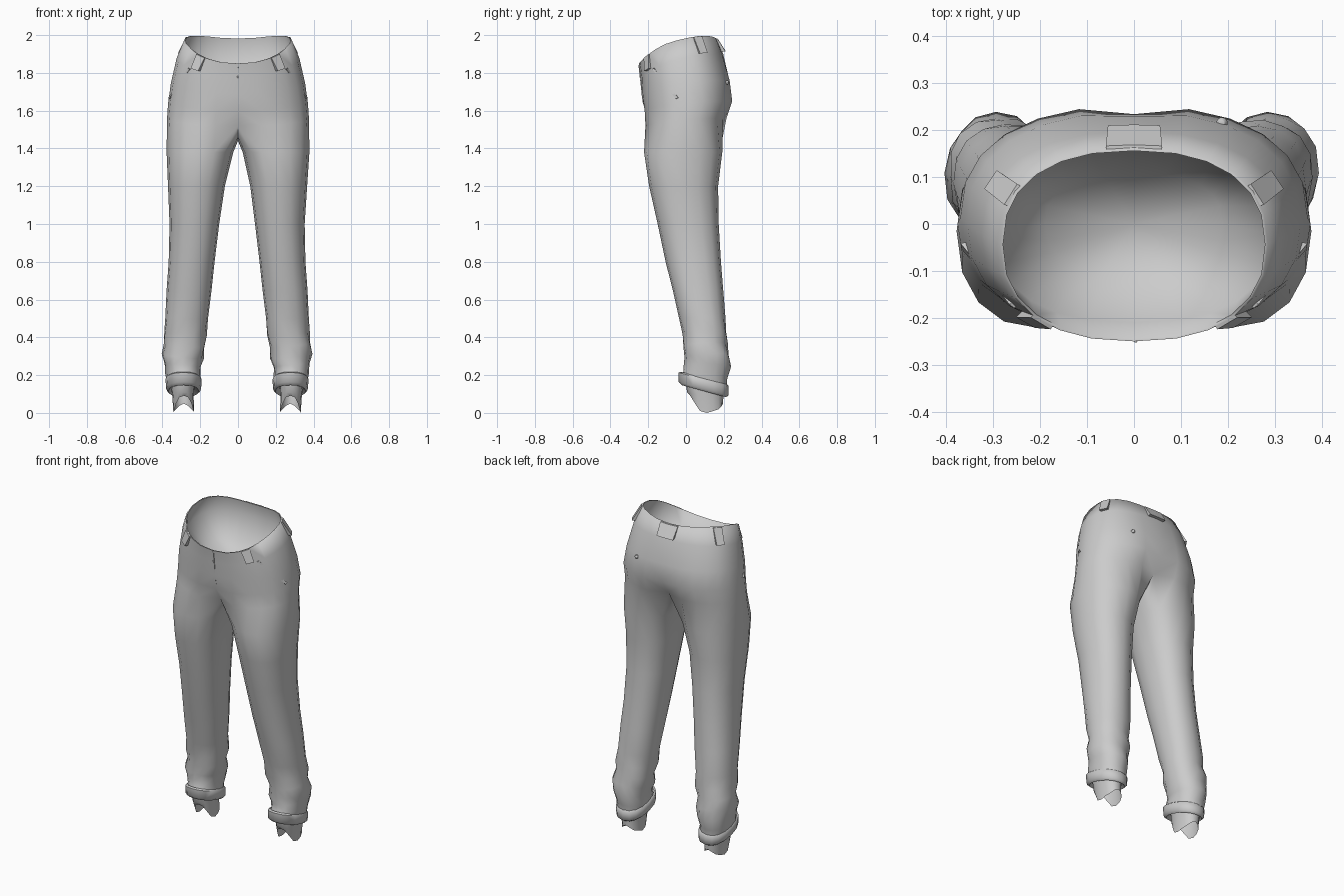
import bpy, bmesh, math
from mathutils import Vector

if "Cube" in bpy.data.objects:
    bpy.data.objects.remove(bpy.data.objects["Cube"])

# torso levels: front z, back z, half width, front y, back y, front dent, back dent
TORSO = [(1.85, 2.00, .285, -.25, .162, 0, 0),
         (1.775, 1.90, .325, -.240, .197, 0, 0),
         (1.69, 1.76, .355, -.236, .238, 0, .008),
         (1.60, 1.65, .370, -.226, .252, .008, .018),
         (1.52, 1.56, .376, -.222, .222, .05, .05)]
# leg levels: z, inner x, outer x, front y, back y, fold strength
LEG = [(1.38, .025, .378, -.222, .192, 0), (1.2, .065, .366, -.195, .170, 0),
       (1.0, .090, .353, -.150, .173, 0), (.80, .114, .357, -.108, .185, 0),
       (.65, .130, .368, -.070, .197, 0), (.50, .148, .376, -.035, .208, .02),
       (.42, .155, .380, -.018, .213, .05), (.36, .165, .385, -.010, .218, .07),
       (.30, .176, .388, -.015, .232, .07), (.25, .184, .384, -.005, .232, .06),
       (.20, .190, .374, -.015, .220, .03), (.165, .192, .366, -.025, .216, 0)]


def power(v, n):
    return math.copysign(abs(v) ** (2 / n), v)


def surf(deg, v, s=1, off=0.0, scale=1.0):
    """Point on the hips: angle from front (-90) to back (90), level v, side s."""
    a = math.radians(deg)
    i = min(int(v), len(TORSO) - 2)
    f = v - i
    zf, zb, rx, yf, yb, df, db = (p + (q - p) * f for p, q in zip(TORSO[i], TORSO[i + 1]))
    c, sn = math.cos(a), math.sin(a)
    x = rx * power(c, 2.35)
    yc, ry = (yf + yb) / 2, (yb - yf) / 2
    y = ry * power(sn, 2.35)
    y -= math.copysign((db if sn > 0 else df) * math.exp(-(x / .06) ** 2), sn)
    z = zf + (zb - zf) * (1 - ((1 - sn) / 2) ** 2.5) - .018 * max(0, sn) ** 6 * max(0, 1 - v)
    return Vector((s * (x * scale + c * off), yc + y * scale + sn * off, z))


def leg_ring(row, s, tilt=0.0, zfunc=None, n=16):
    z, x0, x1, y0, y1, fold = row
    cx, cy, rx, ry = (x0 + x1) / 2, (y0 + y1) / 2, (x1 - x0) / 2, (y1 - y0) / 2
    pts = []
    for i in range(n):
        a = math.radians(-135 + 360 * i / n)
        k = 1 + fold * math.sin(2 * a * s + z * 45)
        x, y = cx + rx * k * power(math.cos(a), 2.25), cy + ry * k * power(math.sin(a), 2.25)
        zz = zfunc(a) if zfunc else z - tilt * (y - cy) + fold * .2 * math.sin(a + 1)
        shift = .01 * min(1, max(0, (1.38 - z) / .4)) if s < 0 else 0
        pts.append(Vector((s * (x + shift), y, zz)))
    return pts


def bridge(bm, a, b, closed):
    n = len(a)
    for i in range(n if closed else n - 1):
        j = (i + 1) % n
        bm.faces.new((a[i], a[j], b[j], b[i]))


def finish(name, bm, angle=60):
    bmesh.ops.remove_doubles(bm, verts=bm.verts, dist=.0005)
    bmesh.ops.recalc_face_normals(bm, faces=bm.faces)
    me = bpy.data.meshes.new(name)
    bm.to_mesh(me)
    bm.free()
    ob = bpy.data.objects.new(name, me)
    bpy.context.collection.objects.link(ob)
    bpy.ops.object.select_all(action='DESELECT')
    ob.select_set(True)
    bpy.context.view_layer.objects.active = ob
    bpy.ops.object.shade_smooth_by_angle(angle=math.radians(angle))
    return ob


def loft(name, rings):
    bm = bmesh.new()
    rows = [[bm.verts.new(p) for p in r] for r in rings]
    for a, b in zip(rows, rows[1:]):
        bridge(bm, a, b, True)
    return finish(name, bm)


def patch(name, corners, s):
    """Thin flap lying on the hips; corners are (angle, level, lift)."""
    bm = bmesh.new()
    out = [bm.verts.new(surf(d, v, s, o)) for d, v, o in corners]
    inn = [bm.verts.new(surf(d, v, s, -.003)) for d, v, o in corners]
    bm.faces.new(out)
    bm.faces.new(inn[::-1])
    bridge(bm, out, inn, True)
    return finish(name, bm, 30)


# trousers: hips and seat split into two legs at the crotch seam, lined at the waist
bm = bmesh.new()
angles = [-90 + 15 * i for i in range(13)]
for s in (1, -1):
    lining = [(2.0, -.06, .7), (1.0, -.03, 1), (0.0, -.006, 1)]
    rows = [[bm.verts.new(surf(d, v, s, o * math.cos(math.radians(d)) ** 0, k)) for d in angles]
            for v, o, k in lining]
    centre = bm.verts.new((0, 0, 1.67))
    for i in range(12):
        bm.faces.new((rows[0][i], rows[0][i + 1], centre))
    rows += [[bm.verts.new(surf(d, v, s)) for d in angles] for v in range(len(TORSO))]
    for a, b in zip(rows, rows[1:]):
        bridge(bm, a, b, False)
    front, back = rows[-1][0].co, rows[-1][-1].co
    seam = []
    for t in (.25, .5, .75):
        p = back.lerp(front, t)
        p.z -= .1 * math.sin(math.pi * t)
        seam.append(bm.verts.new(p))
    ring = rows[-1] + seam
    for i, row in enumerate(LEG):
        tilt = .27 * max(0, (i - 8) / 3)
        nxt = [bm.verts.new(p) for p in leg_ring(row, s, tilt)]
        bridge(bm, ring, nxt, True)
        ring = nxt
finish("trousers", bm, 75)

for s in (1, -1):
    # rolled cuffs
    loft("cuff", [leg_ring(r, s, .27) for r in (
        (.185, .192, .366, -.025, .216, 0), (.178, .183, .374, -.040, .225, 0),
        (.128, .185, .370, -.040, .225, 0), (.115, .198, .358, -.022, .212, 0),
        (.135, .222, .340, .000, .195, 0))])
    # ragged ankle lining
    hem = lambda a: (.045 + (.05 * max(0, -math.sin(a)) ** 2)
                     - .045 * abs(math.cos(a)) ** 2 + .004 * math.sin(5 * a))
    loft("ankle_lining", [leg_ring((.14, .220, .345, .000, .200, 0), s, .27),
                          leg_ring((.09, .225, .338, .005, .197, 0), s, .2),
                          leg_ring((.03, .222, .332, .025, .195, 0), s, 0, hem)])
    # belt loops at front and sides
    for mid, w in ((-50, 6), (27, 7)):
        patch("belt_loop", [(mid - w, 0.02, .006), (mid + w, 0.02, .006),
                            (mid + w * .8, .9, .018), (mid - w * .8, .9, .018)], s)
    # slanted pocket openings
    patch("pocket_edge", [(-42, 1.0, .004), (-39, 1.0, .004),
                          (-9, 2.7, .008), (-12, 2.75, .008)], s)

# back belt loop, made in two halves meeting at the centre
for s in (1, -1):
    patch("back_belt_loop", [(81, .02, .006), (90, .02, .006),
                             (90, .85, .02), (83, .85, .02)], s)

# fly seam
patch("fly_seam", [(-89.9, .1, .003), (-89.3, .1, .003),
                   (-89.3, 2.6, .003), (-89.9, 2.6, .003)], 1)

# buttons
for name, spot, r in (("front_button", surf(-90, .95), .006),
                      ("back_pocket_button", surf(62, 2.1), .012)):
    bpy.ops.mesh.primitive_uv_sphere_add(segments=10, ring_count=6, radius=r, location=spot)
    bpy.context.object.name = name
    bpy.ops.object.shade_smooth_by_angle()
